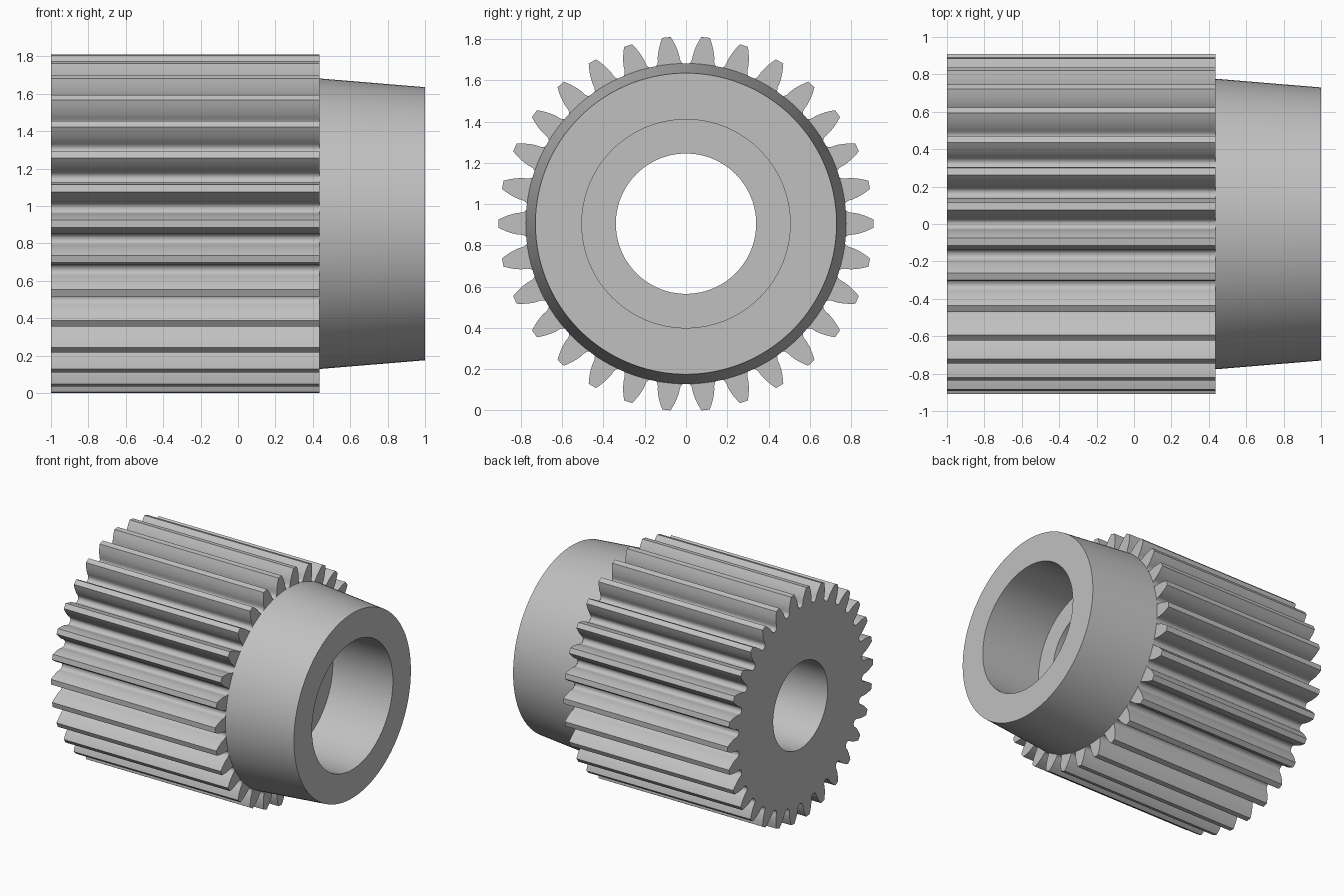
import bpy
import bmesh
from math import acos, cos, pi, radians, sin, tan

cube = bpy.data.objects.get("Cube")
if cube:
    bpy.data.objects.remove(cube, do_unlink=True)

AXIS_Z = 0.905
TEETH = 30
TIP_R, BASE_R, ROOT_R = 0.908, 0.799, 0.773
BORE_R, SOCKET_R = 0.34, 0.505
LEFT, SHOULDER, STEP, RIGHT = -1.0, 0.435, 0.475, 1.0

steel = bpy.data.materials.new("light grey steel")
steel.use_nodes = True
steel.diffuse_color = (0.53, 0.53, 0.53, 1)
steel.node_tree.nodes["Principled BSDF"].inputs["Base Color"].default_value = (0.53, 0.53, 0.53, 1)


def circle(r, angles):
    return [(r, a) for a in angles]


def ring_solid(name, loops):
    """Bridge a closed chain of (x, polar profile) loops around the x axis."""
    bm = bmesh.new()
    rings = [[bm.verts.new((x, r * cos(a), AXIS_Z + r * sin(a))) for r, a in prof]
             for x, prof in loops]
    n = len(rings[0])
    for i, ring in enumerate(rings):
        nxt = rings[(i + 1) % len(rings)]
        for j in range(n):
            k = (j + 1) % n
            bm.faces.new((ring[j], ring[k], nxt[k], nxt[j]))
    bmesh.ops.recalc_face_normals(bm, faces=bm.faces)
    mesh = bpy.data.meshes.new(name)
    bm.to_mesh(mesh)
    bm.free()
    mesh.materials.append(steel)
    ob = bpy.data.objects.new(name, mesh)
    bpy.context.collection.objects.link(ob)
    bpy.ops.object.select_all(action='DESELECT')
    ob.select_set(True)
    bpy.context.view_layer.objects.active = ob
    bpy.ops.object.shade_smooth_by_angle(angle=radians(28))
    return ob


# Half a tooth: rounded root, then an involute flank up to the tip
pressure = radians(20)
base_half = pi / (2 * TEETH) + tan(pressure) - pressure
flank = [(ROOT_R, 0.099), (ROOT_R + 0.002, 0.088),
         (ROOT_R + 0.008, 0.078), (ROOT_R + 0.017, 0.071)]
STEPS = 6
for i in range(STEPS + 1):
    r = BASE_R + (TIP_R - BASE_R) * i / STEPS
    alpha = acos(BASE_R / r)
    flank.append((r, base_half - (tan(alpha) - alpha)))

# Mirror it and repeat it around the axis
tooth = [(r, -a) for r, a in flank] + flank[::-1]
gear_profile = [(r, a + 2 * pi * t / TEETH) for t in range(TEETH) for r, a in tooth]
gear_bore = circle(BORE_R, [a for r, a in gear_profile])
ring_solid("gear_body", [(LEFT, gear_bore), (LEFT, gear_profile),
                         (SHOULDER, gear_profile), (SHOULDER, gear_bore)])

# Tapered collar with a wider socket bored into its end
turn = [2 * pi * i / 120 for i in range(120)]
sections = [(SHOULDER - 0.003, BORE_R), (SHOULDER - 0.003, 0.777), (RIGHT, 0.73),
            (RIGHT, SOCKET_R), (STEP, SOCKET_R), (STEP, BORE_R)]
ring_solid("tapered_collar", [(x, circle(r, turn)) for x, r in sections])
